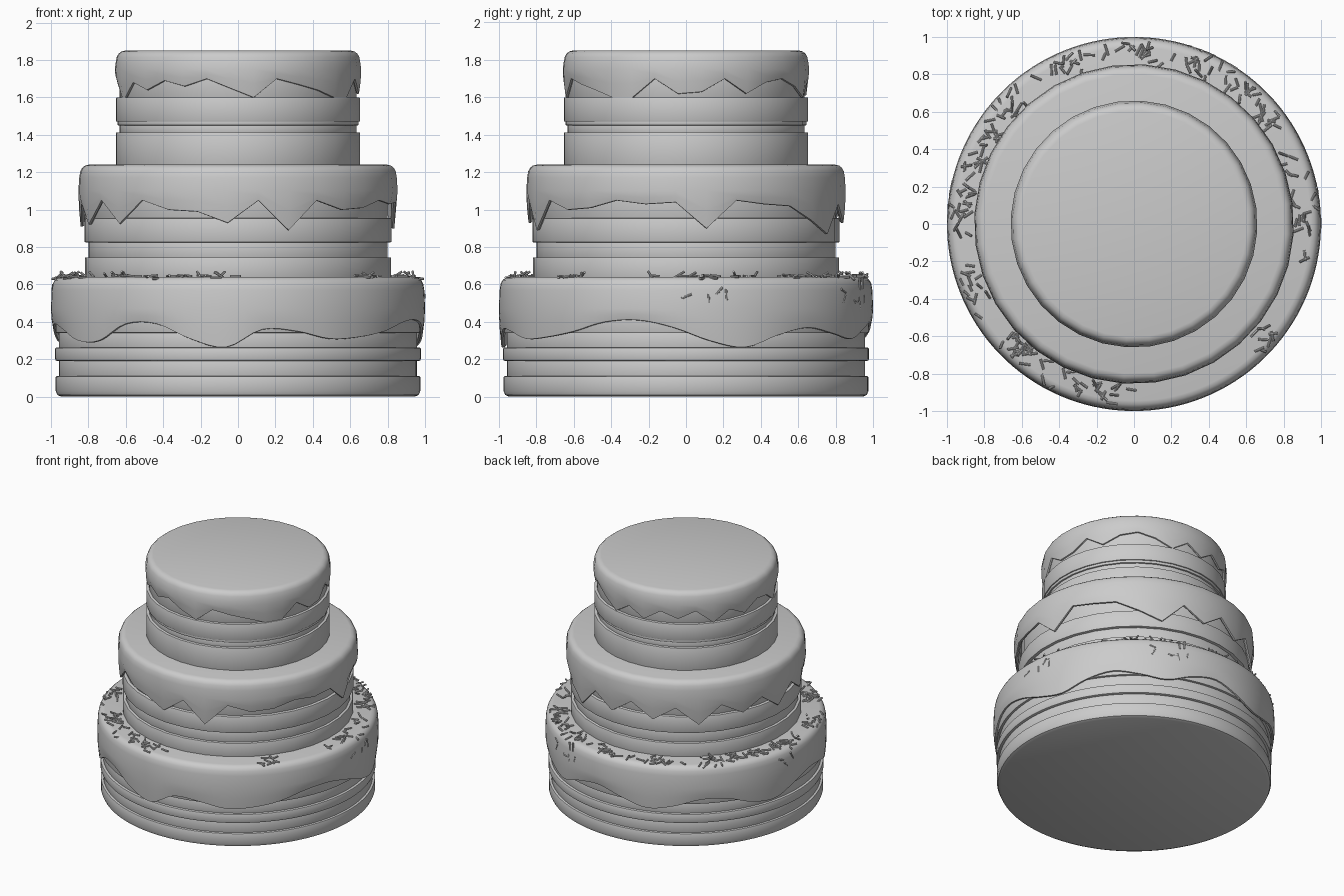
import bpy, bmesh, math, random
from mathutils import Matrix, Vector

if "Cube" in bpy.data.objects:
    bpy.data.objects.remove(bpy.data.objects["Cube"])

random.seed(4)
START = math.radians(-93.75)


def finish(name, bm):
    bmesh.ops.recalc_face_normals(bm, faces=bm.faces)
    me = bpy.data.meshes.new(name)
    bm.to_mesh(me)
    bm.free()
    ob = bpy.data.objects.new(name, me)
    bpy.context.collection.objects.link(ob)
    bpy.ops.object.select_all(action='DESELECT')
    ob.select_set(True)
    bpy.context.view_layer.objects.active = ob
    bpy.ops.object.shade_smooth_by_angle(angle=math.radians(35))
    return ob


def revolve(name, rings, n):
    """Rings are (radius, height); height may be a list with one value per column."""
    bm = bmesh.new()
    loops = []
    for r, z in rings:
        row = []
        for i in range(n):
            a = START + math.tau * i / n
            h = z[i] if isinstance(z, list) else z
            row.append(bm.verts.new((r * math.cos(a), r * math.sin(a), h)))
        loops.append(row)
    for lo, hi in zip(loops, loops[1:]):
        for i in range(n):
            j = (i + 1) % n
            bm.faces.new((lo[i], lo[j], hi[j], hi[i]))
    bm.faces.new(loops[0])
    bm.faces.new(loops[-1])
    return finish(name, bm)


def band(name, r, z0, z1, n, lower=0.006, upper=0.006):
    """Disc with small rounded edges."""
    rings = [(r - lower, z0), (r - lower * 0.3, z0 + lower * 0.3), (r, z0 + lower),
             (r, z1 - upper), (r - upper * 0.3, z1 - upper * 0.3), (r - upper, z1)]
    return revolve(name, rings, n)


def smooth_heights(h, sub):
    """Closed Catmull-Rom interpolation of the drip heights."""
    out, n = [], len(h)
    for i in range(n):
        a, b, c, d = (h[(i + k) % n] for k in (-1, 0, 1, 2))
        for s in range(sub):
            t = s / sub
            out.append(0.5 * (2 * b + (c - a) * t + (2 * a - 5 * b + 4 * c - d) * t * t
                              + (3 * b - a - 3 * c + d) * t ** 3))
    return out


def icing(name, r, top, mid, heights, sub):
    h = smooth_heights(heights, sub)
    half = [(mid + z) / 2 for z in h]
    rings = [(r - 0.055, top), (r - 0.035, top - 0.005), (r - 0.02, top - 0.017),
             (r - 0.01, top - 0.035), (r - 0.004, top - 0.07), (r, mid), (r - 0.003, half),
             (r - 0.012, h), (r - 0.022, [z - 0.002 for z in h]),
             (r - 0.032, [z + 0.006 for z in h]), (r - 0.036, mid + 0.03)]
    return revolve(name, rings, 32 * sub)


# bottom tier: sponge layers and fillings
band("bottom_sponge_1", 0.975, 0.0, 0.11, 128, lower=0.03)
band("bottom_filling_1", 0.957, 0.10, 0.20, 128)
band("bottom_sponge_2", 0.978, 0.19, 0.262, 128, lower=0.012)
band("bottom_filling_2", 0.958, 0.25, 0.35, 128)
band("bottom_sponge_3", 0.976, 0.34, 0.50, 128)
icing("bottom_icing", 1.0, 0.64, 0.47,
      [.265, .36, .35, .31, .32, .35, .40, .41, .37, .30, .265, .33, .37, .34, .31, .37,
       .40, .35, .30, .33, .38, .37, .31, .29, .35, .39, .36, .30, .30, .39, .39, .31], 4)

# middle tier
band("middle_sponge_1", 0.82, 0.62, 0.745, 32)
band("middle_filling_1", 0.80, 0.735, 0.835, 32)
band("middle_sponge_2", 0.823, 0.825, 0.955, 32)
band("middle_filling_2", 0.80, 0.945, 1.16, 32)
icing("middle_icing", 0.855, 1.24, 1.10,
      [.93, 1.05, .89, 1.05, 1.0, 1.01, 1.05, 1.03, 1.04, .90, 1.05, 1.03, 1.02, .945, .87, 1.03,
       .93, 1.04, .93, 1.03, .90, 1.04, .95, 1.03, .91, 1.03, .92, 1.05, .925, 1.05, 1.0, .99], 1)

# top tier
band("top_sponge_1", 0.654, 1.22, 1.413, 32)
band("top_filling_1", 0.634, 1.40, 1.46, 32)
band("top_filling_rim", 0.646, 1.45, 1.48, 32)
band("top_sponge_2", 0.654, 1.47, 1.60, 32)
band("top_filling_2", 0.634, 1.59, 1.78, 32)
icing("top_icing", 0.66, 1.85, 1.75,
      [1.65, 1.60, 1.70, 1.67, 1.64, 1.60, 1.60, 1.70, 1.62, 1.63, 1.70, 1.62, 1.68, 1.70, 1.66, 1.60,
       1.68, 1.61, 1.69, 1.64, 1.70, 1.60, 1.68, 1.62, 1.69, 1.67, 1.58, 1.68, 1.64, 1.69, 1.66, 1.70], 1)

# sprinkles: scattered clusters on the bottom tier's ledge, a few on its side
bm = bmesh.new()


def sprinkle(pos, direction):
    m = Matrix.Translation(pos) @ direction.to_track_quat('Z', 'Y').to_matrix().to_4x4()
    bmesh.ops.create_cone(bm, cap_ends=True, segments=8, radius1=0.0065, radius2=0.0065,
                          depth=random.uniform(0.04, 0.065), matrix=m)


clusters = [(40, 8, 14), (16, 8, 12), (2, 4, 7), (-13, 3, 2), (-40, 4, 10), (-102, 9, 20),
            (-130, 7, 24), (-158, 6, 13), (175, 5, 16), (162, 6, 13), (150, 6, 10),
            (136, 6, 15), (112, 9, 15), (88, 6, 15), (66, 8, 14), (52, 5, 10)]
for mid, spread, count in clusters:
    for _ in range(count):
        a = math.radians(random.gauss(mid, spread * 0.7))
        r = random.uniform(0.855, 0.975)
        z = 0.645 - max(0, r - 0.945) ** 2 * 18
        d = random.uniform(0, math.tau)
        tilt = random.choice([0, 0, 0.1, 0.6])
        sprinkle(Vector((r * math.cos(a), r * math.sin(a), z + tilt * 0.012)),
                 Vector((math.cos(d), math.sin(d), tilt)))
for mid, count in [(66, 8), (2, 4), (175, 3)]:
    for _ in range(count):
        a = math.radians(random.gauss(mid, 5))
        d = random.uniform(0, math.pi)
        tangent = Vector((-math.sin(a), math.cos(a), 0))
        sprinkle(Vector((0.995 * math.cos(a), 0.995 * math.sin(a), random.uniform(0.49, 0.61))),
                 tangent * math.cos(d) + Vector((0, 0, math.sin(d))))
finish("sprinkles", bm)
